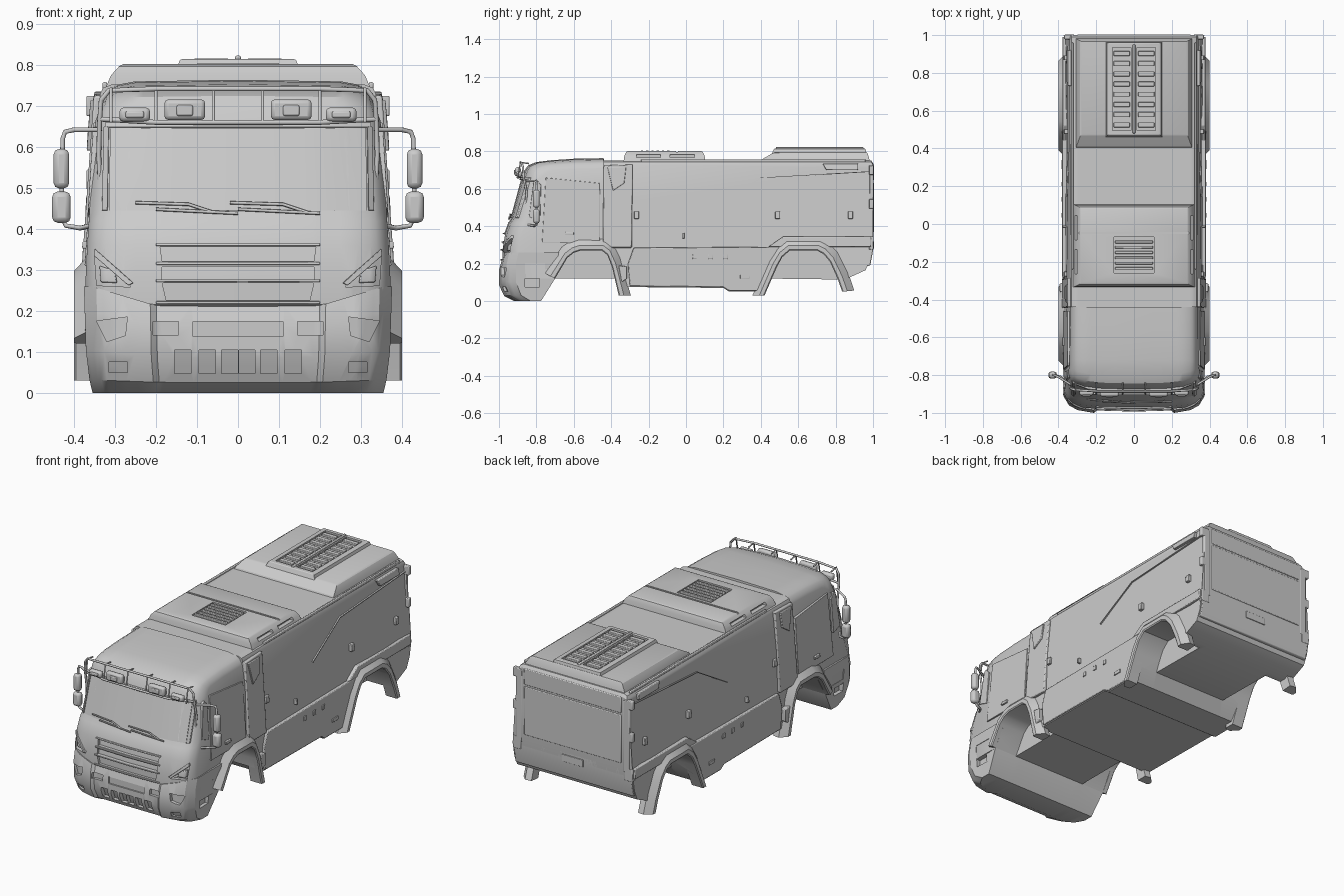
import bpy, bmesh, math

if "Cube" in bpy.data.objects:
    bpy.data.objects.remove(bpy.data.objects["Cube"])

# ---------- helpers ----------
def interp(tab, v):
    if v <= tab[0][0]: return tab[0][1]
    for (a, p), (b, q) in zip(tab, tab[1:]):
        if v <= b: return p + (q - p) * (v - a) / (b - a)
    return tab[-1][1]

def loft(name, islands, bevel=0):
    """Each island is a list of closed rings, skinned and capped."""
    bm = bmesh.new()
    for rings in islands:
        vs = [[bm.verts.new(p) for p in r] for r in rings]
        n = len(vs[0])
        for a, b in zip(vs, vs[1:]):
            for i in range(n):
                bm.faces.new((a[i], a[(i+1) % n], b[(i+1) % n], b[i]))
        bm.faces.new(vs[0][::-1])
        bm.faces.new(vs[-1])
    bmesh.ops.recalc_face_normals(bm, faces=bm.faces)
    me = bpy.data.meshes.new(name)
    bm.to_mesh(me); bm.free()
    ob = bpy.data.objects.new(name, me)
    bpy.context.collection.objects.link(ob)
    if bevel:
        m = ob.modifiers.new("bevel", 'BEVEL')
        m.width, m.segments, m.limit_method = bevel, 2, 'ANGLE'
    return smooth(ob)

def smooth(ob):
    bpy.ops.object.select_all(action='DESELECT')
    bpy.context.view_layer.objects.active = ob
    ob.select_set(True)
    bpy.ops.object.shade_smooth_by_angle(angle=math.radians(30))
    return ob

def cut(ob, islands):
    c = loft("cutter", islands)
    c.hide_render = True
    m = ob.modifiers.new("cut", 'BOOLEAN')
    m.operation, m.solver, m.object = 'DIFFERENCE', 'EXACT', c
    bpy.context.view_layer.objects.active = ob
    bpy.ops.object.modifier_apply(modifier=m.name)
    bpy.data.objects.remove(c)
    smooth(ob)

def rect(hx, y0, y1, z):
    return [(-hx, y0, z), (hx, y0, z), (hx, y1, z), (-hx, y1, z)]

def box(x, y, z, sx, sy, sz):
    return [[(x+a*sx/2, y+b*sy/2, z+c*sz/2) for b, c in ((-1, -1), (1, -1), (1, 1), (-1, 1))] for a in (-1, 1)]

def tube(name, paths, r):
    cu = bpy.data.curves.new(name, 'CURVE')
    cu.dimensions, cu.bevel_depth, cu.bevel_resolution, cu.use_fill_caps = '3D', r, 2, True
    for path in paths:
        sp = cu.splines.new('POLY')
        sp.points.add(len(path) - 1)
        for p, c in zip(sp.points, path): p.co = (*c, 1)
    ob = bpy.data.objects.new(name, cu)
    bpy.context.collection.objects.link(ob)

def both(fn):
    return [fn(s) for s in (-1, 1)]

# ---------- shared shape tables ----------
WIDTH = [(0, .37), (.3, .372), (.45, .362), (.7, .347), (.76, .335)]
CAB = [(.12, -.94), (.2, -.95), (.215, -.985), (.28, -.985), (.36, -.972), (.42, -.95), (.44, -.935),
       (.65, -.878), (.70, -.862), (.725, -.845)]
CAB_PULL = [(0, 0), (.5, .005), (.75, .015), (.88, .03), (.95, .05), (1, .09)]
CAB_DROP = [(0, 0), (.75, .004), (.88, .012), (.95, .026), (1, .055)]
BUMP = [(0, -.92), (.03, -.972), (.1, -1.0), (.19, -1.0), (.25, -.985)]
BUMP_W = [(0, .355), (.06, .37), (.25, .376)]
BUMP_PULL = [(0, .012), (.53, .012), (.57, 0), (.8, .015), (.92, .04), (1, .09)]
BUMP_TOP = [(0, .212), (.55, .215), (.95, .26)]
ARCH_F = [(-.773, 0), (-.70, .12), (-.635, .23), (-.60, .258), (-.565, .27), (-.45, .27), (-.42, .245), (-.395, .18), (-.36, .03)]
ARCH_R = [(.42, .03), (.485, .18), (.515, .235), (.555, .27), (.70, .27), (.735, .252), (.77, .21), (.81, .12), (.835, .05)]
STEPS = [0, .3, .5, .53, .57, .68, .75, .8, .88, .92, .95, .98, 1]
STATIONS = [-t for t in STEPS[:0:-1]] + STEPS

width = lambda z: interp(WIDTH, z)
cab_y = lambda x, z: interp(CAB, z) + interp(CAB_PULL, abs(x) / width(z))
bump_y = lambda x, z: interp(BUMP, z) + interp(BUMP_PULL, abs(x) / interp(BUMP_W, z))

def panel(c, yf, out, inn):
    """Curved slab on the front; corners bottom-left, bottom-right, top-left, top-right as (x, z)."""
    mix = lambda a, b, t: a + (b - a) * t
    rings = []
    for i in range(9):
        u = i / 8
        pts = []
        for j in range(4):
            v = j / 3
            x = mix(mix(c[0][0], c[1][0], u), mix(c[2][0], c[3][0], u), v)
            z = mix(mix(c[0][1], c[1][1], u), mix(c[2][1], c[3][1], u), v)
            pts.append((x, yf(x, z), z))
        rings.append([(x, y-out, z) for x, y, z in pts] + [(x, y+inn, z) for x, y, z in pts[::-1]])
    return rings

def fbox(x0, x1, z0, z1, yf, out, inn):
    return panel([(x0, z0), (x1, z0), (x0, z1), (x1, z1)], yf, out, inn)

def side(name, polys, out, bevel=0):
    """Slabs following the side walls, on both sides; polygons of (y, z)."""
    loft(name, [[[(s*(width(z)+d), y, z) for y, z in poly] for d in (-.02, out)] for poly in polys for s in (-1, 1)], bevel)

def yz(y0, y1, z0, z1):
    return [(y0, z0), (y1, z0), (y1, z1), (y0, z1)]

def wells(arch):
    poly = [(arch[0][0], -.1)] + arch + [(arch[-1][0], -.1)]
    return both(lambda s: [[(s*x, y, z) for y, z in poly] for x in (.23, .5)])

# ---------- cab shell ----------
prof = [(y, z) for z, y in CAB] + [(-.8, .743), (-.72, .753), (-.6, .761), (-.44, .764), (-.43, .6), (-.43, .12)]
def cab_pt(t, y, z):
    f = min(1, max(0, (-.72 - y) / .12))
    g = min(1, max(0, (z - .64) / .1))
    return (t*width(z), y + interp(CAB_PULL, abs(t))*f, z - interp(CAB_DROP, abs(t))*g)
cab = loft("cab_shell", [[[cab_pt(t, y, z) for y, z in prof] for t in STATIONS]])
slots = [panel([(-.185, .322), (.185, .322), (-.19, .356), (.19, .356)], cab_y, .05, .018),
         fbox(-.185, .185, .277, .307, cab_y, .05, .014),
         panel([(-.175, .226), (.175, .226), (-.185, .268), (.185, .268)], cab_y, .05, .014)]
slots += both(lambda s: panel([(s*.262, .258), (s*.345, .262), (s*.29, .30), (s*.35, .335)], cab_y, .05, .022))
cut(cab, slots)
cut(cab, wells(ARCH_F))

# ---------- front bumper ----------
rings = []
for t in STATIONS:
    top, w = interp(BUMP_TOP, abs(t)), lambda z: t*interp(BUMP_W, z)
    r = [(w(z), y + interp(BUMP_PULL, abs(t)), z*top/.25) for z, y in BUMP]
    rings.append(r + [(w(.25), -.68, top), (w(.12), -.70, .12), (w(0), -.775, 0)])
bumper = loft("front_bumper", [rings])
holes = [fbox(-.11, .11, .137, .174, bump_y, .05, .008)]
holes += both(lambda s: fbox(s*.145, s*.208, .141, .174, bump_y, .05, .015))
holes += [fbox(x-.02, x+.02, .047, .104, bump_y, .05, .018) for x in (-.135, -.075, -.02, .022, .075, .135)]
holes += both(lambda s: fbox(s*.27, s*.315, .05, .075, bump_y, .05, .014))
holes += both(lambda s: panel([(s*.275, .14), (s*.32, .125), (s*.27, .185), (s*.345, .175)], bump_y, .05, .018))
for z0, z1 in ((.075, .125), (.145, .2)):
    holes += both(lambda s: [[(s*x, y, z) for y, z in yz(-.86, -.785 + (z0-.07)*.4, z0, z1)] for x in (.345, .45)])
cut(bumper, holes)
cut(bumper, wells(ARCH_F))

# ---------- rear body ----------
prof = [(-.44, .12), (-.36, .12), (-.33, .075), (.2, .07), (.23, .05), (.41, .05), (.46, .12), (.85, .115), (.96, .165),
        (.985, .22), (1, .3), (1, .5), (1, .735), (.99, .752), (-.44, .752), (-.44, .5)]
EDGE = [(0, 0), (.92, 0), (.98, .008), (1, .022)]
body = loft("rear_body", [[[(t*width(z), y, z - (interp(EDGE, abs(t)) if z > .7 else 0)) for y, z in prof] for t in STATIONS]])
cut(body, wells(ARCH_F))
cut(body, wells(ARCH_R))

# ---------- wheel arch flares ----------
def flare(name, arch, cy):
    def ring(s, y, z):
        dy, dz = y - cy, z - .03
        l = math.hypot(dy, dz)
        at = lambda d, x: (s*x, y + dy/l*d, z + dz/l*d)
        return [at(0, .33), at(0, .395), at(.006, .4), at(.028, .4), at(.065, .366), at(.06, .33)]
    loft(name, both(lambda s: [ring(s, y, z) for y, z in arch]))
flare("front_arch_flare", ARCH_F[1:], -.53)
flare("rear_arch_flare", ARCH_R, .63)

# ---------- side panels ----------
side("lower_side_band", [[(-.3, .08), (.2, .075), (.23, .055), (.4, .055), (.45, .2), (.5, .29), (-.28, .285), (-.31, .2)]], .008, .004)
side("rear_corner_band", [[(.44, .29), (.99, .29), (.99, .345), (.52, .345)]], .008, .004)
side("intake_column", [[(-.445, .31), (-.40, .285), (-.29, .285), (-.285, .73), (-.44, .725)]], .01, .005)
side("intake_vent", [[(-.39, .59), (-.33, .63), (-.32, .715), (-.42, .715)]], .016, .003)
side("side_window", [[(-.84, .45), (-.78, .43), (-.775, .62), (-.80, .65), (-.815, .64)]], .004, .002)
side("cab_door", [[(-.77, .31), (-.46, .31), (-.46, .63), (-.75, .66)]], .003, .002)
side("door_handle", [yz(-.645, -.60, .352, .37)], .012, .003)
side("marker_lamp", [yz(y-.013, y+.013, .44, .48) for y in (-.265, .49, .88)] + [yz(-.02, -.008, .335, .365)], .01, .003)
side("rear_side_lamp", [[(.73, .735), (.75, .70), (.92, .70), (.92, .735)]], .01, .003)
side("locker_latch", [yz(y, y+.022, .225, .25) for y in (.035, .12, .2)] + [yz(.29, .34, .12, .14)], .013, .002)
side("step_cover", [[(-.345, .1), (-.315, .12), (-.315, .185), (-.36, .19)]], .022, .004)
side("side_seam", [[(.15, .505), (.4, .655), (.98, .69), (.98, .694), (.4, .66), (.146, .509)]], .003)

# ---------- windscreen, wipers and lamps ----------
loft("windscreen", [panel([(-.315, .445), (.315, .445), (-.312, .645), (.312, .645)], cab_y, .004, .01)])
loft("windscreen_frame", [fbox(-.325, .325, .648, .66, cab_y, .012, .01)] +
     both(lambda s: panel([(s*.318, .445), (s*.332, .445), (s*.315, .65), (s*.328, .65)], cab_y, .01, .01)), .002)
fr = lambda x, z: (x, cab_y(x, z) - .012, z)
tube("wipers", [[fr(x0, .464), fr(x0+.13, .46), fr(x0+.19, .44)] for x0 in (-.25, -.02)] +
     [[fr(x0, .448), fr(x0+.2, .438)] for x0 in (-.2, .0)], .004)
loft("grille_bars", [fbox(-.2, .2, z, z+.007, cab_y, .008, .01) for z in (.217, .27, .312, .358)], .002)
loft("headlight_lens", both(lambda s: panel([(s*.295, .268), (s*.335, .27), (s*.30, .298), (s*.338, .31)], cab_y, -.008, .03)), .003)
loft("headlight_brow", both(lambda s: panel([(s*.255, .268), (s*.268, .262), (s*.35, .352), (s*.352, .335)], cab_y, .01, .02)), .003)

# ---------- roof light bar ----------
half = [(.333, -.862, .45), (.34, -.852, .58), (.338, -.868, .66), (.334, -.872, .715), (.315, -.878, .738), (.2, -.885, .742)]
tube("light_bar_frame", [half + [(-x, y, z) for x, y, z in half[::-1]],
     [(-.337, -.868, .668), (-.2, -.9, .66), (.2, -.9, .66), (.337, -.868, .668)]], .006)
tube("light_bar_struts", [[(x, -.9, .66), (x, -.885, .742), (x, -.84, .735)] for x in (-.31, -.2, -.06, .06, .2, .31)], .004)
loft("roof_lamps", both(lambda s: box(s*.13, -.898, .691, .1, .03, .05)) +
     both(lambda s: box(s*.252, -.892, .679, .075, .03, .034)), .01)
loft("lamp_lens", both(lambda s: box(s*.13, -.914, .689, .04, .012, .026)) +
     both(lambda s: box(s*.252, -.908, .679, .045, .012, .016)), .004)

# ---------- mirrors ----------
loft("mirrors", [box(s*.431, -.80, z, w, .036, h) for s in (-1, 1) for z, w, h in ((.547, .038, .096), (.453, .045, .076))], .013)
tube("mirror_arms", [[(s*x, y, z) for x, y, z in p] for s in (-1, 1) for p in (
     [(.335, -.85, .642), (.40, -.81, .642), (.422, -.80, .637), (.428, -.80, .62), (.43, -.80, .48)],
     [(.35, -.86, .41), (.385, -.81, .402), (.42, -.80, .408), (.43, -.80, .43)])], .006)

# ---------- roof units ----------
unit = loft("front_roof_unit", [[rect(.325, -.335, .105, .74), rect(.31, -.33, .1, .775), rect(.29, -.32, .09, .797), rect(.28, -.31, .08, .802)]])
cut(unit, [box(s*.32, y, .775, .06, .13, .016) for s in (-1, 1) for y in (-.2, -.02)] +
    [box(0, -.165, .802, .21, .19, .016), box(0, -.048, .803, .58, .012, .012)])
loft("front_roof_vent", [box(0, -.235 + i*.028, .798, .2, .014, .014) for i in range(6)], .003)
loft("rear_roof_unit", [[rect(.31, .40, .985, .74), rect(.305, .41, .98, .76), rect(.285, .465, .97, .792), rect(.275, .475, .965, .797)]])
tray = loft("rear_roof_tray", [[rect(.15, .46, .965, .79), rect(.142, .47, .96, .812), rect(.135, .475, .955, .815)]])
cut(tray, both(lambda s: box(s*.065, .715, .815, .1, .44, .02)))
loft("rear_roof_slats", [box(s*.065, .525 + i*.054, .809, .085, .026, .014) for s in (-1, 1) for i in range(8)], .003)
loft("rear_roof_ridge", [box(0, .715, .812, .014, .47, .022)], .004)
loft("roof_edge_rail", both(lambda s: box(s*.325, .36, .75, .012, 1.2, .016)), .004)

# ---------- rear face ----------
loft("rear_door", [box(0, .997, .5, .6, .014, .27), box(0, .997, .69, .6, .014, .09)], .004)
loft("rear_posts", both(lambda s: box(s*.332, .992, .52, .04, .02, .4)), .005)
loft("rear_lamps", [box(s*.345, .99, z, .05, .024, h) for s in (-1, 1) for z, h in ((.31, .07), (.52, .05), (.70, .05))], .004)
loft("rear_bumper", [[[(x, y, z) for y, z in ((.95, .185), (.985, .19), (1, .27), (1, .335), (.95, .335))] for x in (-.365, .365)]], .004)
loft("rear_plate", [box(0, 1.0, .3, .13, .008, .04)], .002)
